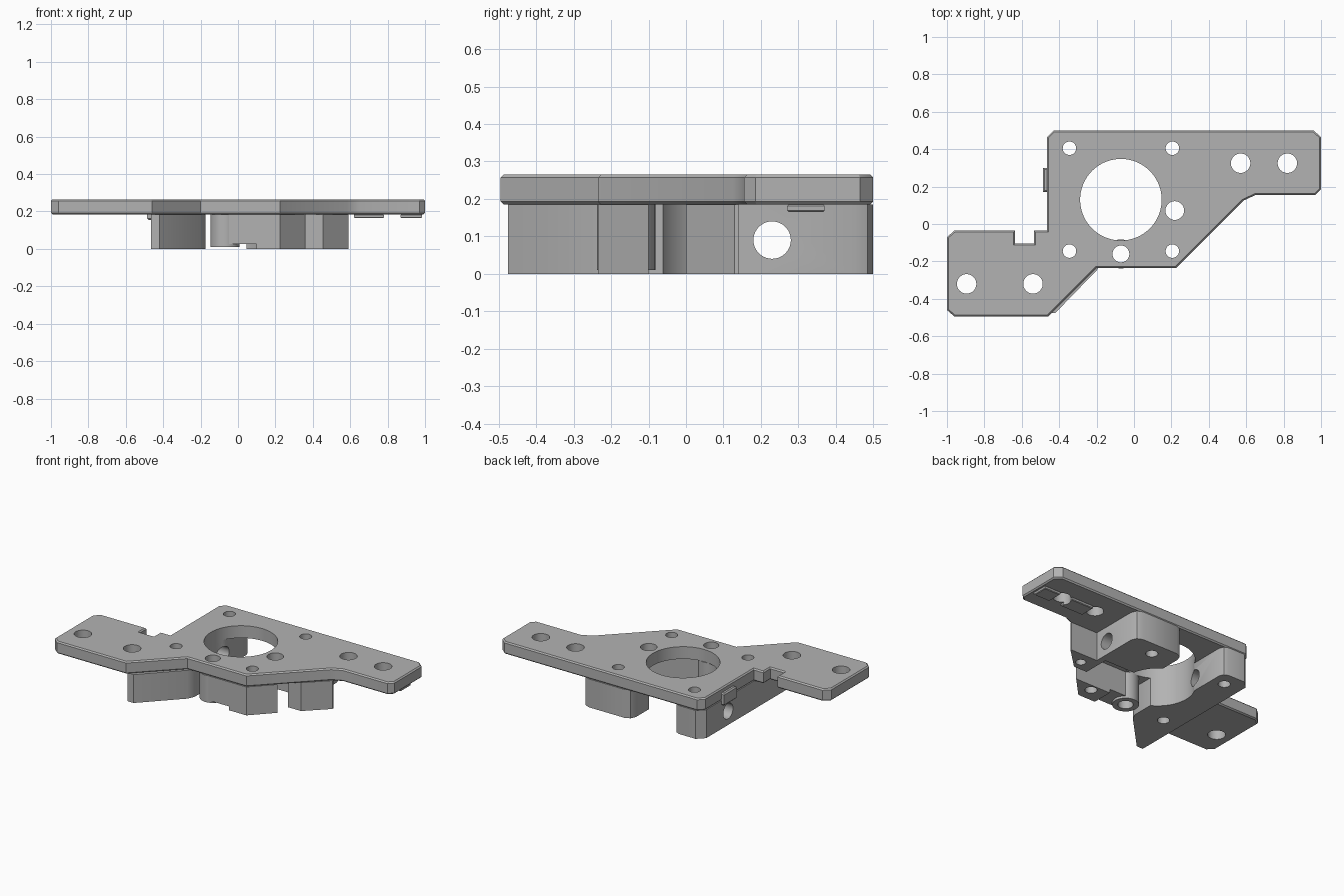
import bpy, bmesh, math
from mathutils import Matrix

if "Cube" in bpy.data.objects:
    bpy.data.objects.remove(bpy.data.objects["Cube"])

grey = bpy.data.materials.new("mid grey")
grey.diffuse_color = (0.45, 0.45, 0.45, 1)
grey.use_nodes = True
grey.node_tree.nodes["Principled BSDF"].inputs["Base Color"].default_value = grey.diffuse_color

PLATE_Z, TOP_Z = 0.185, 0.265


def make_object(name, bm):
    bmesh.ops.recalc_face_normals(bm, faces=bm.faces)
    mesh = bpy.data.meshes.new(name)
    bm.to_mesh(mesh)
    bm.free()
    mesh.materials.append(grey)
    obj = bpy.data.objects.new(name, mesh)
    bpy.context.collection.objects.link(obj)
    return obj


def prism(name, outline, z0, z1, chamfer=0.0):
    """Extrude a flat outline, optionally chamfering its top and bottom rims."""
    bm = bmesh.new()
    base = bm.faces.new([bm.verts.new((x, y, z0)) for x, y in outline])
    ext = bmesh.ops.extrude_face_region(bm, geom=[base])
    bmesh.ops.translate(bm, vec=(0, 0, z1 - z0),
                        verts=[v for v in ext["geom"] if isinstance(v, bmesh.types.BMVert)])
    if chamfer:
        rims = [e for e in bm.edges if abs(e.verts[0].co.z - e.verts[1].co.z) < 1e-5]
        bmesh.ops.bevel(bm, geom=rims, offset=chamfer, segments=1, affect='EDGES')
    return make_object(name, bm)


def box(name, x0, x1, y0, y1, z0, z1, chamfer=0.0):
    return prism(name, [(x0, y0), (x1, y0), (x1, y1), (x0, y1)], z0, z1, chamfer)


def cylinders(name, holes, z0, z1, segs=40):
    """Upright cylinders given as (x, y, radius)."""
    bm = bmesh.new()
    for x, y, r in holes:
        bmesh.ops.create_cone(bm, cap_ends=True, segments=segs, radius1=r, radius2=r,
                              depth=z1 - z0, matrix=Matrix.Translation((x, y, (z0 + z1) / 2)))
    return make_object(name, bm)


# mounting plate with stepped outline and edge notch
plate = prism("plate", [
    (-0.96, -0.035), (-0.635, -0.035), (-0.635, -0.105), (-0.535, -0.105),
    (-0.535, -0.035), (-0.465, -0.035), (-0.465, 0.465), (-0.43, 0.5),
    (0.96, 0.5), (1, 0.465), (1, 0.185), (0.97, 0.155), (0.65, 0.155), (0.585, 0.125),
    (0.225, -0.235), (-0.2, -0.235), (-0.46, -0.495), (-0.96, -0.495),
    (-1, -0.46), (-1, -0.07)], PLATE_Z, TOP_Z, 0.008)

# legs under the plate
left_leg = prism("left_leg", [
    (-0.465, 0.455), (-0.42, 0.5), (-0.3, 0.5), (-0.272, 0.488), (-0.26, 0.46),
    (-0.26, 0.2), (-0.175, 0.1), (-0.175, -0.2), (-0.195, -0.243),
    (-0.42, -0.475), (-0.465, -0.475)], 0, PLATE_Z)
back_leg = prism("back_leg", [
    (0.045, 0.45), (0.06, 0.485), (0.095, 0.5), (0.35, 0.5), (0.385, 0.485), (0.4, 0.45),
    (0.4, 0.14), (0.36, 0.14), (0.36, 0.17), (0.045, 0.17)], 0, PLATE_Z)
front_leg = prism("front_leg", [
    (0.1, -0.235), (0.225, -0.235), (0.355, -0.1), (0.1, -0.1)], 0, PLATE_Z)
front_web = box("front_web", -0.07, 0.1, -0.235, -0.1, 0.025, PLATE_Z)
front_boss = cylinders("front_boss", [(-0.07, -0.16, 0.078)], 0.01, PLATE_Z)
corner_post = prism("corner_post", [
    (0.36, 0), (0.455, 0), (0.59, 0.13), (0.59, 0.14), (0.36, 0.14)], 0, PLATE_Z)

# raised pads under the right wing, and the lug on the left edge
pads = [box("wing_pad_inner", 0.62, 0.78, 0.27, 0.37, 0.165, PLATE_Z, 0.004),
        box("wing_pad_outer", 0.87, 0.985, 0.27, 0.37, 0.165, PLATE_Z, 0.004)]
lug = box("edge_lug", -0.486, -0.455, 0.17, 0.3, 0.155, 0.235, 0.008)

# cutters: central bore, upright holes, cross hole
bore = cylinders("bore_cutter", [(-0.07, 0.13, 0.218)], -0.1, 0.4, 72)
screws = [(x, y, 0.036) for x in (-0.345, 0.205) for y in (-0.145, 0.405)]
wing = [(-0.895, -0.32, 0.052), (-0.54, -0.32, 0.052),
        (0.57, 0.325, 0.052), (0.82, 0.325, 0.052)]
extra = [(0.218, 0.072, 0.05), (-0.07, -0.16, 0.045), (0.458, 0.064, 0.03)]
holes = cylinders("hole_cutter", screws + wing + extra[:2], -0.1, 0.4)
blind = cylinders("blind_cutter", extra[2:], -0.1, 0.15)
bm = bmesh.new()
bmesh.ops.create_cone(bm, cap_ends=True, segments=40, radius1=0.05, radius2=0.05, depth=2,
                      matrix=Matrix.Translation((0, 0.23, 0.09)) @ Matrix.Rotation(math.pi / 2, 4, 'Y'))
rod = make_object("cross_hole_cutter", bm)

jobs = [(plate, (bore, holes)), (left_leg, (bore, holes, rod)), (back_leg, (bore, holes, rod)),
        (front_leg, (holes,)), (front_web, (holes,)), (front_boss, (holes,)),
        (corner_post, (blind,)), (pads[0], (holes,)), (pads[1], (holes,))]
for obj, cutters in jobs:
    for c in cutters:
        mod = obj.modifiers.new(c.name, 'BOOLEAN')
        mod.operation, mod.solver, mod.object = 'DIFFERENCE', 'EXACT', c

# bake the cuts, then remove the cutters
deps = bpy.context.evaluated_depsgraph_get()
baked = [(o, bpy.data.meshes.new_from_object(o.evaluated_get(deps))) for o, _ in jobs]
for obj, mesh in baked:
    obj.modifiers.clear()
    obj.data = mesh
for c in (bore, holes, blind, rod):
    bpy.data.objects.remove(c)

# smooth the round walls, keep the corners sharp
for obj in bpy.context.collection.objects:
    obj.select_set(True)
bpy.context.view_layer.objects.active = plate
bpy.ops.object.shade_smooth_by_angle(angle=math.radians(30))
